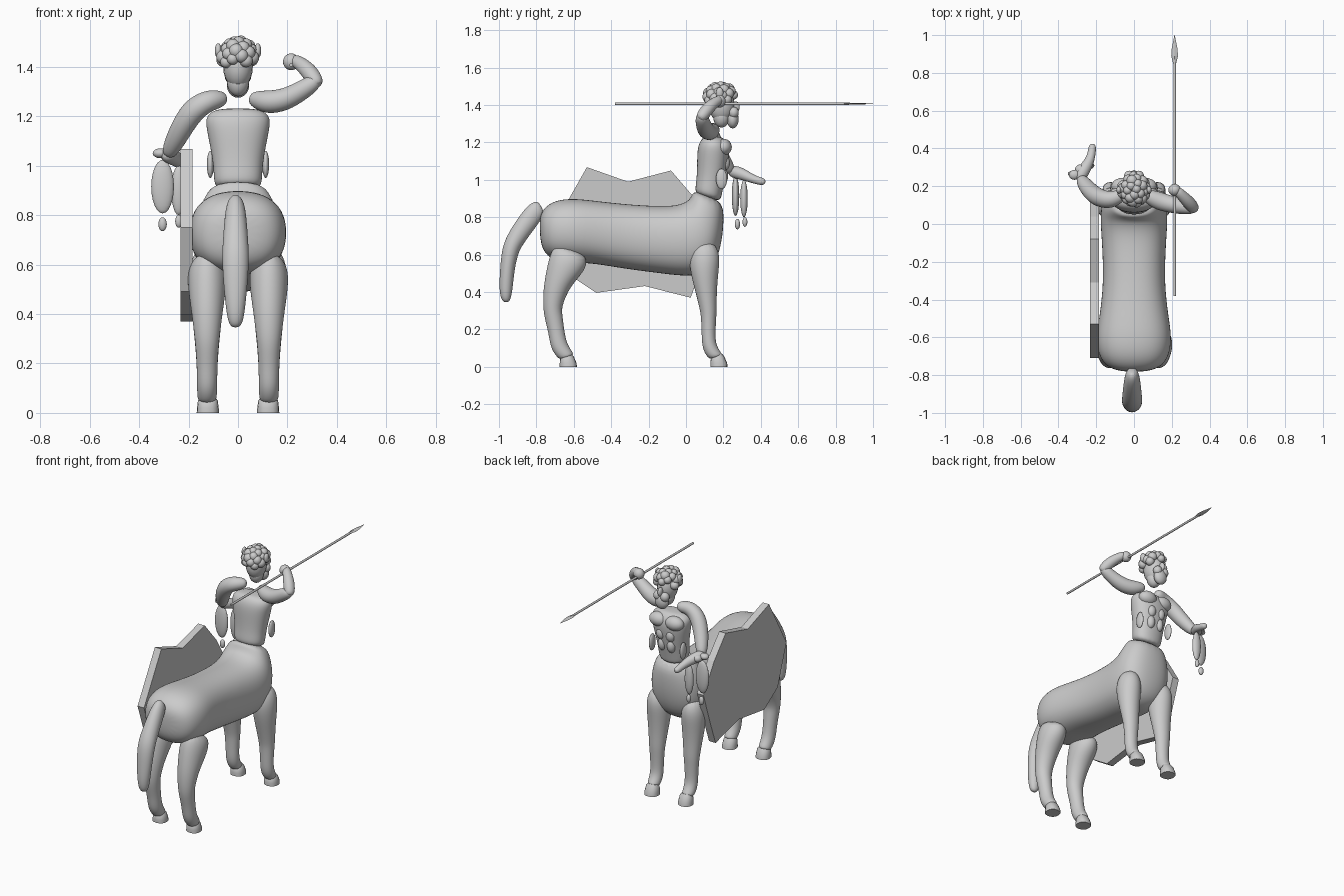
import bpy, bmesh, math, random
from mathutils import Vector, Matrix

random.seed(4)
N = 16


def finish(name, bm, subsurf=1, angle=50):
    bmesh.ops.recalc_face_normals(bm, faces=bm.faces)
    me = bpy.data.meshes.new(name)
    bm.to_mesh(me)
    bm.free()
    ob = bpy.data.objects.new(name, me)
    bpy.context.collection.objects.link(ob)
    if subsurf:
        ob.modifiers.new("Smooth", 'SUBSURF').levels = subsurf
    if angle:
        bpy.context.view_layer.objects.active = ob
        ob.select_set(True)
        bpy.ops.object.shade_smooth_by_angle(angle=math.radians(angle))
        ob.select_set(False)
    return ob


def skin(name, rings, subsurf=1):
    bm = bmesh.new()
    vs = [[bm.verts.new(p) for p in r] for r in rings]
    for a, b in zip(vs, vs[1:]):
        for i in range(N):
            j = (i + 1) % N
            bm.faces.new((a[i], a[j], b[j], b[i]))
    bm.faces.new(vs[0])
    bm.faces.new(vs[-1])
    return finish(name, bm, subsurf)


def loft(name, rows, x=0, power=1.0, subsurf=2):
    """Each row: two side-view points (y1, z1), (y2, z2) and a half width in x."""
    rings = []
    for y1, z1, y2, z2, w in rows:
        a, b = Vector((x, y1, z1)), Vector((x, y2, z2))
        ring = []
        for i in range(N):
            t = 2 * math.pi * i / N
            c, s = math.cos(t), math.sin(t)
            c = math.copysign(abs(c) ** power, c)
            s = math.copysign(abs(s) ** power, s)
            ring.append((a + b) / 2 + (a - b) / 2 * c + Vector((w * s, 0, 0)))
        rings.append(ring)
    return skin(name, rings, subsurf)


def tube(name, pts):
    """Round limb through (x, y, z, radius) points, with rounded ends."""
    P = [Vector(p[:3]) for p in pts]
    R = [p[3] for p in pts]
    d0, d1 = (P[1] - P[0]).normalized(), (P[-1] - P[-2]).normalized()
    P = [P[0] - d0 * R[0] * .7] + P + [P[-1] + d1 * R[-1] * .7]
    R = [R[0] * .5] + R + [R[-1] * .5]
    rings = []
    for i, p in enumerate(P):
        t = (P[min(i + 1, len(P) - 1)] - P[max(i - 1, 0)]).normalized()
        u = t.cross(Vector((0.3, -0.8, 0.5))).normalized()
        v = t.cross(u)
        rings.append([p + (u * math.cos(2 * math.pi * k / N) + v * math.sin(2 * math.pi * k / N)) * R[i]
                      for k in range(N)])
    return skin(name, rings, 2)


def blobs(name, items):
    """Ellipsoids (centre, radii) gathered in one object."""
    bm = bmesh.new()
    for c, r in items:
        bmesh.ops.create_uvsphere(bm, u_segments=20, v_segments=12, radius=1,
                                  matrix=Matrix.Translation(c) @ Matrix.Diagonal((*r, 1)))
    return finish(name, bm, 0)


# Horse body, turning up into the waist
loft("horse_body", [
    (-.785, .79, -.78, .67, .06), (-.765, .85, -.755, .60, .145),
    (-.70, .895, -.70, .565, .19), (-.60, .905, -.60, .555, .205),
    (-.48, .89, -.49, .55, .185), (-.32, .872, -.32, .52, .165),
    (-.15, .862, -.12, .495, .17), (-.06, .865, .04, .475, .18),
    (-.01, .88, .15, .52, .18), (.015, .895, .195, .66, .17),
    (.03, .92, .205, .80, .14), (.045, .945, .195, .89, .105)], power=.85)

# Human torso
loft("torso", [
    (.055, .92, .185, .88, .085), (.047, .95, .192, .92, .10), (.055, 1.0, .205, .98, .10),
    (.058, 1.07, .222, 1.06, .112), (.058, 1.14, .235, 1.14, .128),
    (.065, 1.19, .23, 1.19, .135), (.085, 1.222, .205, 1.222, .11),
    (.11, 1.232, .18, 1.232, .05)], power=.9)
muscles = []
for s in (-1, 1):
    muscles += [((s * .058, .20, 1.175), (.062, .045, .045)),
                ((s * .112, .19, 1.005), (.014, .03, .055)),
                ((s * .035, .205, 1.09), (.03, .03, .04)),
                ((s * .033, .195, 1.02), (.028, .03, .045))]
blobs("torso_muscles", muscles)

# Legs and hooves, mirrored left and right
for side, s in (("left", -1), ("right", 1)):
    loft("front_leg_" + side, [
        (.05, .67, .15, .67, .04), (.015, .60, .185, .60, .075), (.02, .51, .175, .51, .075),
        (.05, .40, .165, .40, .062), (.075, .30, .165, .30, .052), (.08, .26, .162, .26, .048),
        (.083, .18, .158, .18, .042), (.085, .11, .16, .12, .042),
        (.105, .06, .185, .08, .04), (.135, .035, .20, .06, .036)], x=s * .125)
    loft("hind_leg_" + side, [
        (-.70, .66, -.58, .62, .04), (-.73, .60, -.52, .58, .08), (-.75, .51, -.54, .51, .08),
        (-.765, .41, -.62, .43, .066), (-.765, .32, -.665, .32, .053),
        (-.757, .26, -.66, .28, .048), (-.735, .18, -.65, .19, .042),
        (-.725, .10, -.635, .12, .042), (-.69, .05, -.605, .08, .04),
        (-.665, .035, -.60, .06, .036)], x=s * .125)
    for end, y in (("front", .175), ("hind", -.63)):
        loft(end + "_hoof_" + side, [
            (y - .045, 0, y + .047, 0, .045), (y - .045, .02, y + .045, .02, .044),
            (y - .042, .045, y + .03, .055, .04), (y - .03, .06, y + .018, .07, .03)],
            x=s * .122, power=.85, subsurf=0)

# Tail
loft("tail", [
    (-.785, .885, -.755, .82, .02), (-.82, .885, -.765, .80, .036), (-.87, .84, -.80, .75, .045),
    (-.95, .72, -.875, .65, .053), (-.985, .64, -.895, .61, .056),
    (-.995, .52, -.915, .53, .050), (-1.0, .42, -.925, .43, .040),
    (-.99, .36, -.935, .365, .030), (-.97, .345, -.95, .345, .012)], x=-.01)

# Raised throwing arm
tube("upper_arm_right", [(.07, .15, 1.268, .036), (.12, .125, 1.255, .05),
                         (.19, .105, 1.265, .047), (.26, .09, 1.305, .04), (.305, .085, 1.335, .035)])
tube("forearm_right", [(.315, .085, 1.34, .034), (.285, .12, 1.385, .035),
                       (.25, .155, 1.415, .028), (.23, .175, 1.425, .026)])
blobs("fist_right", [((.215, .18, 1.42), (.033, .032, .034))])

# Extended carrying arm
tube("upper_arm_left", [(-.07, .15, 1.27, .036), (-.12, .125, 1.265, .046),
                        (-.185, .135, 1.225, .052), (-.235, .175, 1.14, .046), (-.275, .23, 1.06, .036)])
tube("forearm_left", [(-.285, .25, 1.045, .034), (-.262, .29, 1.035, .034),
                      (-.235, .335, 1.015, .026), (-.225, .37, 1.0, .022), (-.22, .41, .99, .021)])
blobs("cloth_knot", [((-.315, .26, 1.05), (.03, .026, .02)), ((-.285, .285, 1.04), (.028, .03, .024))])

# Hanging pieces with drops
blobs("hanging_pelt", [((-.305, .265, .915), (.046, .02, .108)),
                       ((-.24, .31, .90), (.03, .02, .10)),
                       ((-.305, .275, .763), (.017, .014, .028)),
                       ((-.24, .315, .775), (.014, .013, .026))])

# Head, beard and ears
blobs("head", [((0, .19, 1.40), (.06, .07, .09)), ((0, .19, 1.34), (.045, .045, .06)),
               ((0, .265, 1.39), (.014, .022, .03))])
blobs("beard", [((0, .25, 1.325), (.045, .032, .05)), ((-.025, .255, 1.36), (.028, .027, .03)),
                ((.025, .255, 1.36), (.028, .027, .03))])
blobs("ears", [((s * .08, .18, 1.465), (.014, .02, .03)) for s in (-1, 1)])

# Curly hair: small spheres spread over the scalp
curls = []
for i in range(34):
    h = 1 - 1.25 * (i + .5) / 34
    a = i * 2.39996
    r = math.sqrt(1 - h * h)
    if h < .25 and math.sin(a) > .5:
        continue
    k = random.uniform(.023, .03)
    curls.append(((.062 * r * math.cos(a), .185 + .072 * r * math.sin(a), 1.435 + .068 * h), (k, k, k)))
blobs("curly_hair", curls)

# Spear shaft and flat blade
bm = bmesh.new()
bmesh.ops.create_cone(bm, cap_ends=True, segments=12, radius1=.007, radius2=.007, depth=1.25,
                      matrix=Matrix.Translation((.215, .245, 1.407)) @ Matrix.Rotation(math.pi / 2, 4, 'X'))
finish("spear_shaft", bm, 0)
bm = bmesh.new()
prev = None
for y, w, t in ((.845, .007, .006), (.89, .018, .005), (.93, .015, .004), (1.0, .001, .001)):
    ring = [bm.verts.new((.215 + dx, y, 1.407 + dz)) for dx, dz in ((w, 0), (0, t), (-w, 0), (0, -t))]
    if prev:
        for i in range(4):
            bm.faces.new((prev[i], prev[i - 1], ring[i - 1], ring[i]))
    else:
        bm.faces.new(ring)
    prev = ring
bm.faces.new(prev)
finish("spear_blade", bm, 0, 0)

# Angular shield plate on the flank
outline = [(-.71, .75), (-.53, 1.068), (-.31, .99), (-.08, 1.05), (.04, .91), (.15, .73),
           (.09, .55), (.025, .37), (-.22, .432), (-.48, .396), (-.62, .49)]
bm = bmesh.new()
face = bm.faces.new([bm.verts.new((-.232, y, z)) for y, z in outline])
ext = bmesh.ops.extrude_face_region(bm, geom=[face])
bmesh.ops.translate(bm, vec=(.047, 0, 0),
                    verts=[v for v in ext["geom"] if isinstance(v, bmesh.types.BMVert)])
if not face.is_valid or len(bm.faces) < len(outline) + 2:
    bmesh.ops.holes_fill(bm, edges=bm.edges, sides=0)
finish("shield", bm, 0, 0)
